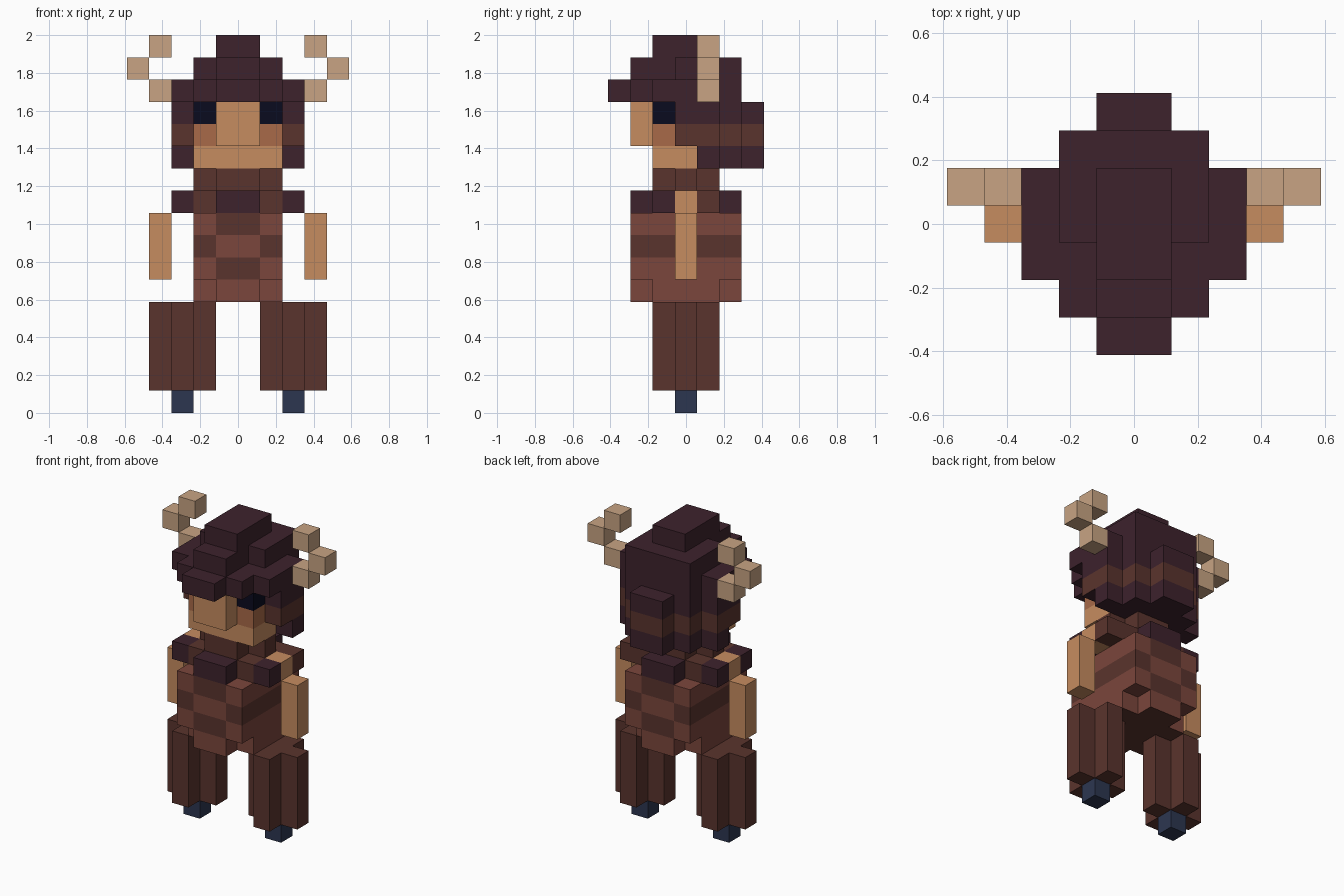
import bpy, bmesh
from mathutils import Vector

if "Cube" in bpy.data.objects:
    bpy.data.objects.remove(bpy.data.objects["Cube"])

U = 2 / 17  # one block

COLOURS = {
    "dark_hair": "3d222c", "horn_tan": "c8a483", "skin": "c68c60",
    "cheek": "a86a48", "eye_navy": "0a0b1f", "dark_brown": "5a342d",
    "red_brown": "7b463c", "hoof_blue": "2c3650",
}
NAMES = list(COLOURS)


def linear(h):
    c = [int(h[i:i + 2], 16) / 255 for i in (0, 2, 4)]
    return [v / 12.92 if v <= 0.04045 else ((v + 0.055) / 1.055) ** 2.4 for v in c] + [1]


MATS = []
for n, h in COLOURS.items():
    m = bpy.data.materials.new(n)
    m.diffuse_color = linear(h)
    m.use_nodes = True
    m.node_tree.nodes["Principled BSDF"].inputs["Base Color"].default_value = m.diffuse_color
    MATS.append(m)

# Outward direction and the corner offsets of each block face
SIDES = []
for axis in range(3):
    for s in (0, 1):
        d = [0, 0, 0]
        d[axis] = 1 if s else -1
        quad = []
        for a, b in ((0, 0), (1, 0), (1, 1), (0, 1)):
            p = [0, 0, 0]
            p[axis], p[(axis + 1) % 3], p[(axis + 2) % 3] = s, a, b
            quad.append(p)
        SIDES.append((tuple(d), quad if s else quad[::-1]))


def blocks(name, colour, *boxes, mirror=False):
    """Union of block ranges (x0, x1, y0, y1, z0, z1) with only its outer faces.
    colour is a name, or a rule taking the cell and the face direction."""
    boxes = list(boxes)
    if mirror:
        boxes += [(-b[1], -b[0], *b[2:]) for b in boxes]
    cells = {(x, y, z) for b in boxes for x in range(b[0], b[1])
             for y in range(b[2], b[3]) for z in range(b[4], b[5])}
    bm = bmesh.new()
    verts = {}
    used = []
    for c in sorted(cells):
        for d, quad in SIDES:
            if tuple(i + j for i, j in zip(c, d)) in cells:
                continue
            keys = [tuple(i + j for i, j in zip(c, q)) for q in quad]
            for k in keys:
                if k not in verts:
                    verts[k] = bm.verts.new(Vector((k[0], k[1] - 0.5, k[2])) * U)
            f = bm.faces.new([verts[k] for k in keys])
            col = colour if isinstance(colour, str) else colour(c, d)
            if col not in used:
                used.append(col)
            f.material_index = used.index(col)
    # Merge flat areas of one colour
    bmesh.ops.dissolve_limit(bm, angle_limit=0.01, verts=bm.verts[:],
                             edges=bm.edges[:], delimit={'MATERIAL'})
    me = bpy.data.meshes.new(name)
    bm.to_mesh(me)
    bm.free()
    for col in used:
        me.materials.append(MATS[NAMES.index(col)])
    ob = bpy.data.objects.new(name, me)
    bpy.context.collection.objects.link(ob)
    return ob


# Hooves and cross-shaped legs
blocks("hooves", "hoof_blue", (2, 3, 0, 1, 0, 1), mirror=True)
blocks("legs", "dark_brown", (2, 3, -1, 2, 1, 5), (1, 4, 0, 1, 1, 5), mirror=True)


# Torso: one dark band, staggered on the middle of the chest and back
def torso_colour(c, d):
    x, y, z = c
    if d[2] == -1 and z == 5:
        return "dark_brown"
    centre = d[1] != 0 and x in (-1, 0)
    return "dark_brown" if z in ((6, 8) if centre else (7,)) else "red_brown"


blocks("torso", torso_colour, (-2, 2, -2, 3, 6, 9),
       (-1, 1, -2, 3, 5, 6), (-2, 2, -1, 2, 5, 6))

# Shoulders, collar and neck
blocks("neck", "dark_brown", (-2, 2, -1, 2, 9, 10),
       (-1, 1, -1, 2, 10, 11), (-2, 2, 0, 1, 10, 11))
blocks("collar", "dark_hair", (-1, 1, -2, -1, 9, 10), (-1, 1, 2, 3, 9, 10))
blocks("front_shoulders", "dark_hair", (2, 3, -1, 0, 9, 10), mirror=True)
blocks("back_shoulder_left", "dark_hair", (-3, -2, 1, 2, 9, 10))
blocks("back_shoulder_right", "dark_brown", (2, 3, 1, 2, 9, 10))

# Arms
blocks("arms", "skin", (3, 4, 0, 1, 6, 9), (2, 3, 0, 1, 9, 10), mirror=True)

# Face
blocks("jaw", "skin", (-2, 2, -1, 1, 11, 12))
blocks("snout", "skin", (-1, 1, -2, 0, 12, 14))
blocks("cheeks", "cheek", (1, 2, -1, 0, 12, 13), mirror=True)
blocks("eyes", "eye_navy", (1, 2, -1, 0, 13, 14), mirror=True)


# Hair with a brown band
def hair_colour(c, d):
    return "dark_brown" if c[2] == 12 and d[2] == 0 else "dark_hair"


blocks("hair", hair_colour,
       (-3, 3, 1, 2, 11, 12), (-2, 2, 1, 3, 11, 12), (-1, 1, 1, 4, 11, 12),
       (-3, 3, 0, 2, 12, 14), (-2, 2, 0, 3, 12, 14), (-1, 1, 0, 4, 12, 14),
       (-3, 3, -1, 2, 14, 15), (-2, 2, -2, 3, 14, 15), (-1, 1, -3, 3, 14, 15),
       (-2, 2, 0, 3, 15, 16), (-1, 1, -2, 3, 15, 16),
       (-1, 1, -1, 2, 16, 17))

# Horns, three stepped blocks a side
for i, x in enumerate((3, 4, 3)):
    blocks(f"horn_blocks_{i + 1}", "horn_tan", (x, x + 1, 1, 2, 14 + i, 15 + i), mirror=True)
